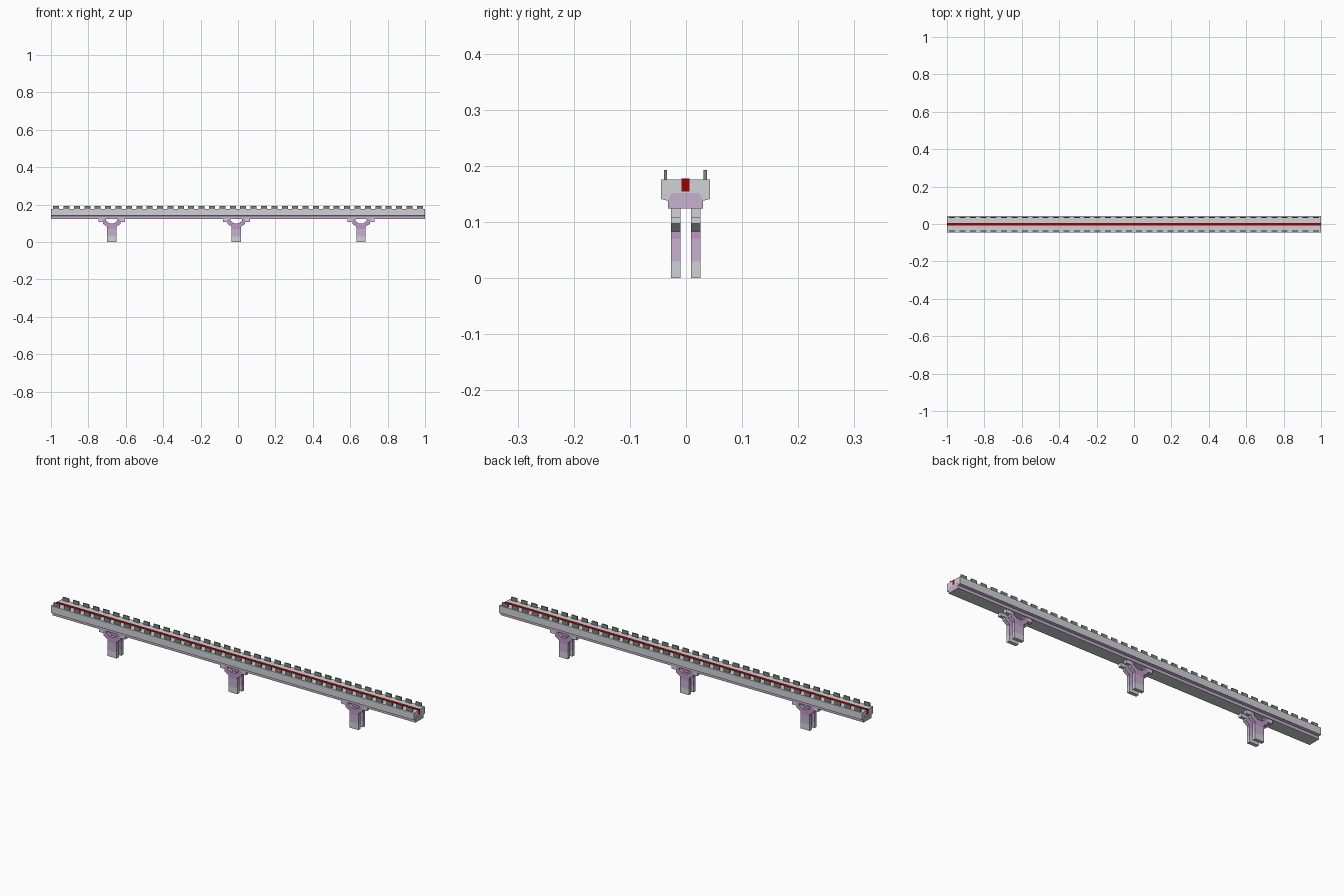
import bpy, bmesh
from mathutils import Vector

if "Cube" in bpy.data.objects:
    bpy.data.objects.remove(bpy.data.objects["Cube"])


def material(name, rgb):
    m = bpy.data.materials.new(name)
    m.diffuse_color = (*rgb, 1)
    m.use_nodes = True
    m.node_tree.nodes["Principled BSDF"].inputs["Base Color"].default_value = m.diffuse_color
    return m


GREY = material("light grey", (0.63, 0.65, 0.68))
PALE = material("pale purple", (0.57, 0.44, 0.63))
PLUM = material("plum", (0.50, 0.32, 0.56))
DARK = material("dark grey", (0.23, 0.24, 0.24))
RED = material("deep red", (0.30, 0.001, 0.001))
MATS = [GREY, PALE, PLUM, DARK, RED]
YC = -0.001  # cross-section centre


def make(name, prisms, rule=None):
    """Each prism is (points, direction, material): a flat polygon swept along direction."""
    bm = bmesh.new()
    for pts, sweep, mat in prisms:
        a = [bm.verts.new(p) for p in pts]
        b = [bm.verts.new(Vector(p) + Vector(sweep)) for p in pts]
        n = len(a)
        faces = [bm.faces.new(a), bm.faces.new(b[::-1])]
        faces += [bm.faces.new((a[i], b[i], b[(i + 1) % n], a[(i + 1) % n])) for i in range(n)]
        for f in faces:
            f.material_index = MATS.index(mat)
    bmesh.ops.recalc_face_normals(bm, faces=bm.faces)
    if rule:
        for f in bm.faces:
            mat = rule(f)
            if mat:
                f.material_index = MATS.index(mat)
    me = bpy.data.meshes.new(name)
    bm.to_mesh(me)
    bm.free()
    for m in MATS:
        me.materials.append(m)
    ob = bpy.data.objects.new(name, me)
    bpy.context.collection.objects.link(ob)
    return ob


def section(pts, x):
    return [(x, y + YC, z) for y, z in pts]


def box(x0, x1, y0, y1, z0, z1, mat):
    return ([(x0, y0, z0), (x1, y0, z0), (x1, y1, z0), (x0, y1, z0)], (0, 0, z1 - z0), mat)


# Guideway beam with a slot along the top and a narrower purple lower flank
half = [(0.007, 0.154), (0.007, 0.176), (0.0435, 0.176), (0.0435, 0.141),
        (0.031, 0.138), (0.031, 0.124)]
profile = half + [(-y, z) for y, z in reversed(half)]


def beam_rule(f):
    low = 0.126 < f.calc_center_median().z < 0.142
    return PALE if low and abs(f.normal.x) < 0.5 else GREY


make("guideway_beam", [(section(profile, -1), (2, 0, 0), GREY)], beam_rule)

# Painted patch on both beam ends
patch = [(-0.031, 0.124), (0.031, 0.124), (0.031, 0.14), (0.024, 0.152), (-0.024, 0.152), (-0.031, 0.14)]
make("end_patch", [(section(patch, x), (0.001, 0, 0), PALE) for x in (-1.0005, 0.9995)])

# Red power strip in the slot
make("power_strip", [box(-1, 1, YC - 0.007, YC + 0.007, 0.154, 0.178, RED)])

# Rows of upright plates along both edges
COUNT = 36
STEP = 2 / COUNT
plates = []
for s in (-1, 1):
    y = YC + s * 0.0355
    for i in range(COUNT):
        x = -1 + (i + 0.5) * STEP
        plates.append(box(x - 0.016, x + 0.016, y - 0.003, y + 0.003, 0.176, 0.193, DARK))
make("edge_plates", plates)


# Paired Y-shaped supports
def support(name, cx):
    prisms = []
    for yc in (-0.0175, 0.0185):
        y0 = YC + yc - 0.0085

        def add(pts, mat):
            prisms.append(([(cx + x, y0, z) for x, z in pts], (0, 0.017, 0), mat))

        w = 0.025
        for z0, z1, mat in ((0, 0.03, GREY), (0.03, 0.07, PALE), (0.07, 0.083, PLUM)):
            add([(-w, z0), (w, z0), (w, z1), (-w, z1)], mat)
        # fork with an open middle
        arm = [(w, 0.083), (0.047, 0.097), (0.047, 0.125), (0.03, 0.125), (0.03, 0.113),
               (0.012, 0.1)]
        add(arm + [(-x, z) for x, z in reversed(arm)], PLUM)
        # bearing pads at the fork tips
        for s in (-1, 1):
            add([(s * 0.047, 0.107), (s * 0.072, 0.107), (s * 0.072, 0.125), (s * 0.047, 0.125)], GREY)

    # outer edges of the fork are grey
    def fork_rule(f):
        c = f.calc_center_median()
        outer = abs(c.x - cx) > 0.034 and c.z > 0.085 and abs(f.normal.y) < 0.5
        return GREY if outer else None

    make(name, prisms, fork_rule)


for label, cx in (("left", -0.675), ("middle", -0.009), ("right", 0.658)):
    support(label + "_support", cx)
